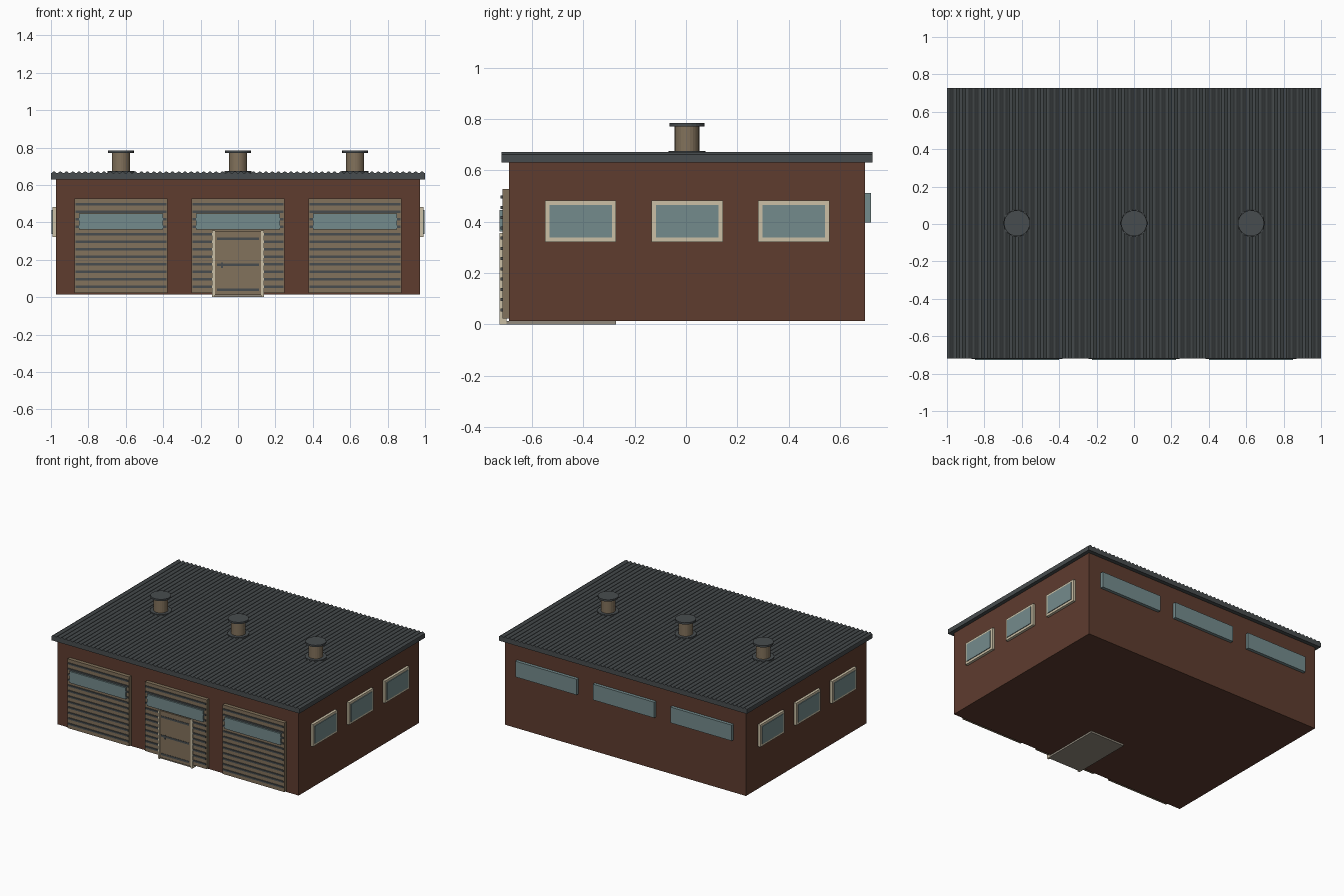
import bpy, bmesh, math

if "Cube" in bpy.data.objects:
    bpy.data.objects.remove(bpy.data.objects["Cube"])


def mat(name, rgb):
    m = bpy.data.materials.new(name)
    m.diffuse_color = (*rgb, 1)
    m.use_nodes = True
    m.node_tree.nodes["Principled BSDF"].inputs["Base Color"].default_value = m.diffuse_color
    return m


BRICK = mat("brick_brown", (0.113, 0.045, 0.028))
TAN = mat("door_tan", (0.225, 0.168, 0.106))
CREAM = mat("frame_cream", (0.60, 0.53, 0.38))
GLASS = mat("window_glass", (0.175, 0.258, 0.265))
DARK = mat("dark_metal", (0.064, 0.073, 0.077))
STONE = mat("stone_grey", (0.29, 0.26, 0.21))


def finish(name, bm, material):
    bmesh.ops.recalc_face_normals(bm, faces=bm.faces)
    me = bpy.data.meshes.new(name)
    bm.to_mesh(me)
    bm.free()
    me.materials.append(material)
    ob = bpy.data.objects.new(name, me)
    bpy.context.collection.objects.link(ob)
    return ob


def boxes(name, material, specs):
    """Several boxes in one object; each spec is x0, x1, y0, y1, z0, z1."""
    bm = bmesh.new()
    for x0, x1, y0, y1, z0, z1 in specs:
        vs = bmesh.ops.create_cube(bm, size=1)["verts"]
        for v in vs:
            v.co.x = x1 if v.co.x > 0 else x0
            v.co.y = y1 if v.co.y > 0 else y0
            v.co.z = z1 if v.co.z > 0 else z0
    return finish(name, bm, material)


def cylinder(name, material, x, y, r, z0, z1, seg=24):
    bm = bmesh.new()
    bmesh.ops.create_cone(bm, cap_ends=True, segments=seg, radius1=r, radius2=r, depth=z1 - z0)
    bmesh.ops.translate(bm, verts=bm.verts, vec=(x, y, (z0 + z1) / 2))
    return finish(name, bm, material)


# Brick body
boxes("brick_walls", BRICK, [(-0.973, 0.973, -0.69, 0.698, 0.013, 0.635)])

# Corrugated roof: wavy profile swept along y
bm = bmesh.new()
waves, steps = 60, 6
n = waves * steps
profile = [(-1 + 2 * i / n, 0.6675 - 0.005 * math.cos(2 * math.pi * i / steps)) for i in range(n + 1)]
profile += [(1, 0.63), (-1, 0.63)]
front = bm.faces.new([bm.verts.new((x, -0.72, z)) for x, z in profile])
ext = bmesh.ops.extrude_face_region(bm, geom=[front], use_keep_orig=True)
moved = [g for g in ext["geom"] if isinstance(g, bmesh.types.BMVert)]
bmesh.ops.translate(bm, verts=moved, vec=(0, 1.447, 0))
finish("corrugated_roof", bm, DARK)

for i, cx in enumerate((-0.626, 0, 0.626)):
    # Roof vents
    cylinder(f"vent_flange_{i}", DARK, cx, 0.004, 0.072, 0.66, 0.675)
    cylinder(f"vent_pipe_{i}", TAN, cx, 0.004, 0.048, 0.67, 0.772)
    cylinder(f"vent_cap_{i}", DARK, cx, 0.004, 0.069, 0.771, 0.784)

    # Garage doors with dark slat lines and a wide window
    boxes(f"garage_door_{i}", TAN, [(cx - 0.249, cx + 0.249, -0.716, -0.68, 0.022, 0.527)])
    slats = []
    for k in range(12):
        z = 0.056 + 0.04 * k
        slats.append((cx - 0.243, cx + 0.243, -0.723, -0.71, z - 0.006, z + 0.006))
    boxes(f"door_slat_lines_{i}", DARK, slats)
    boxes(f"door_window_{i}", GLASS, [(cx - 0.225, cx + 0.225, -0.727, -0.71, 0.362, 0.446)])

    # Rear windows
    boxes(f"rear_window_{i}", GLASS, [(cx - 0.248, cx + 0.248, 0.69, 0.721, 0.397, 0.512)])

# Side windows, three on each side
for side, s in (("right", 1), ("left", -1)):
    for i, cy in enumerate((-0.411, 0.005, 0.42)):
        def span(a, b):
            return tuple(sorted((s * a, s * b)))
        fx, gx = span(0.96, 0.992), span(0.96, 0.997)
        y0, y1, z0, z1, w = cy - 0.139, cy + 0.139, 0.321, 0.483, 0.017
        boxes(f"{side}_window_frame_{i}", CREAM, [
            (*fx, y0, y1, z0, z0 + w), (*fx, y0, y1, z1 - w, z1),
            (*fx, y0, y0 + w, z0 + w, z1 - w), (*fx, y1 - w, y1, z0 + w, z1 - w)])
        boxes(f"{side}_window_glass_{i}", GLASS,
              [(*gx, y0 + w, y1 - w, z0 + w, z1 - w)])

# Small walk-in door in the middle garage door
boxes("walk_door_panel", TAN, [(-0.125, 0.125, -0.7245, -0.70, 0.012, 0.354)])
boxes("walk_door_posts", CREAM, [(-0.139, -0.124, -0.726, -0.70, 0.0, 0.355),
                                 (0.124, 0.139, -0.726, -0.70, 0.0, 0.355)])
boxes("walk_door_straps", DARK, [(-0.113, 0.113, -0.727, -0.715, z - 0.007, z + 0.007)
                                 for z in (0.313, 0.174, 0.04)])
boxes("walk_door_handle", DARK, [(-0.09, -0.08, -0.727, -0.715, 0.155, 0.185)])

# Floor slab under the walk-in door
boxes("entry_slab", STONE, [(-0.139, 0.139, -0.715, -0.273, 0.0, 0.0135)])
